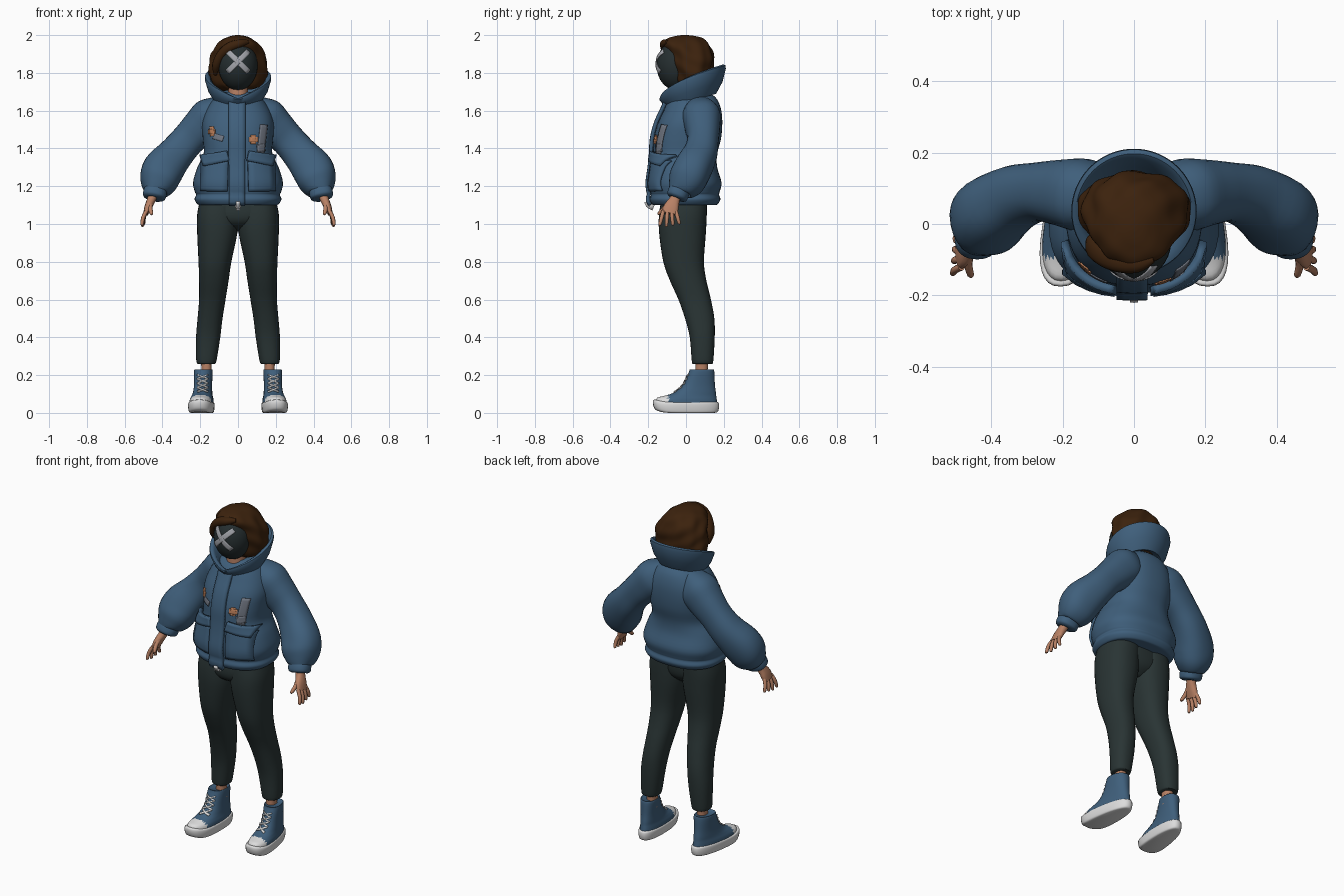
import bpy, bmesh, math
from mathutils import Vector
from mathutils.bvhtree import BVHTree

cube = bpy.data.objects.get("Cube")
if cube:
    bpy.data.objects.remove(cube, do_unlink=True)


def material(name, r, g, b):
    m = bpy.data.materials.new(name)
    m.use_nodes = True
    m.diffuse_color = (r, g, b, 1)
    bsdf = m.node_tree.nodes["Principled BSDF"]
    bsdf.inputs["Base Color"].default_value = (r, g, b, 1)
    bsdf.inputs["Roughness"].default_value = 0.9
    return m


blue = material("denim blue", .05, .115, .2)
charcoal = material("charcoal cloth", .022, .034, .034)
brown = material("brown hair", .045, .016, .004)
skin = material("skin", .48, .22, .13)
black = material("mask black", .019, .028, .03)
grey = material("mark grey", .36, .37, .4)
white = material("rubber white", .72, .72, .72)
orange = material("patch orange", .5, .21, .1)
slate = material("patch slate", .16, .18, .22)
parts = []


def add_mesh(name, verts, faces, mat, mirror=False, closed=True):
    """Make an object, with its normals outward, or toward the front if open."""
    me = bpy.data.meshes.new(name)
    me.from_pydata(verts, [], faces)
    me.materials.append(mat)
    bm = bmesh.new()
    bm.from_mesh(me)
    bm.normal_update()
    if closed:
        bmesh.ops.recalc_face_normals(bm, faces=bm.faces)
    else:
        bmesh.ops.reverse_faces(bm, faces=[f for f in bm.faces if f.normal.y > 0])
    bm.to_mesh(me)
    bm.free()
    ob = bpy.data.objects.new(name, me)
    bpy.context.collection.objects.link(ob)
    if mirror:
        ob.modifiers.new("Mirror", "MIRROR").use_mirror_merge = False
    parts.append(ob)
    return ob


def smooth_path(rings, steps):
    """Catmull-Rom interpolation of ring values."""
    out = []
    last = len(rings) - 1
    for i in range(last):
        p0, p1, p2, p3 = (rings[min(max(k, 0), last)] for k in range(i - 1, i + 3))
        for s in range(steps):
            t = s / steps
            out.append([b + .5 * t * (c - a + t * (2*a - 5*b + 4*c - d + t * (3*(b - c) + d - a)))
                        for a, b, c, d in zip(p0, p1, p2, p3)])
    return out + [list(rings[-1])]


def loft(name, rings, mat, along=False, mirror=False, seg=32, steps=4, power=2.3, warp=None):
    """Skin rings: level (z, x, rx, front, back), or along a path (x, y, z, rx, ry)."""
    if not along:
        rings = [(x, (f + b) / 2, z, rx, (b - f) / 2) for z, x, rx, f, b in rings]
    rings = smooth_path(rings, steps)
    centres = [Vector(r[:3]) for r in rings]
    verts, faces = [], []
    for i, r in enumerate(rings):
        u, v = Vector((0, 1, 0)), Vector((1, 0, 0))
        if along:
            t = (centres[min(i + 1, len(rings) - 1)] - centres[max(i - 1, 0)]).normalized()
            u = (u - t * u.dot(t)).normalized()
            v = t.cross(u)
        for k in range(seg):
            a = math.tau * k / seg
            c, s = (math.copysign(abs(w) ** (2 / power), w) for w in (math.cos(a), math.sin(a)))
            p = centres[i] + v * r[3] * c + u * r[4] * s
            verts.append(warp(p) if warp else p)
        if i:
            n = (i - 1) * seg
            faces += [(n + k, n + (k + 1) % seg, n + seg + (k + 1) % seg, n + seg + k) for k in range(seg)]
    faces += [tuple(range(seg)), tuple(range(len(verts) - seg, len(verts)))]
    return add_mesh(name, verts, faces, mat, mirror)


def ball(name, centre, radii, mat):
    bm = bmesh.new()
    bmesh.ops.create_uvsphere(bm, u_segments=32, v_segments=20, radius=1)
    verts = [[c + r * w for c, r, w in zip(centre, radii, v.co)] for v in bm.verts]
    faces = [[v.index for v in f.verts] for f in bm.faces]
    bm.free()
    return add_mesh(name, verts, faces, mat)


def drape(name, strips, target, mat, thick=.004, mirror=False, n=10, m=4):
    """Lay strips (x0, z0, x1, z1, width) from the front onto a target."""
    me = target.data
    tree = BVHTree.FromPolygons([v.co for v in me.vertices], [tuple(p.vertices) for p in me.polygons])
    verts, faces = [], []
    for x0, z0, x1, z1, w in strips:
        length = math.hypot(x1 - x0, z1 - z0)
        px, pz = (z0 - z1) / length * w, (x1 - x0) / length * w
        grid = {}
        for i in range(n + 1):
            for j in range(m + 1):
                t, s = i / n, j / m - .5
                origin = Vector((x0 + (x1 - x0) * t + px * s, -1, z0 + (z1 - z0) * t + pz * s))
                hit = tree.ray_cast(origin, Vector((0, 1, 0)))[0]
                if hit:
                    grid[i, j] = len(verts)
                    verts.append(hit - Vector((0, .002, 0)))
        for i in range(n):
            for j in range(m):
                quad = [(i, j), (i + 1, j), (i + 1, j + 1), (i, j + 1)]
                if all(q in grid for q in quad):
                    faces.append([grid[q] for q in quad])
    ob = add_mesh(name, verts, faces, mat, mirror, closed=False)
    solid = ob.modifiers.new("Thickness", "SOLIDIFY")
    solid.thickness, solid.offset = thick, 1
    return ob


# Trousers
loft("trouser_legs", [(.26, .167, .046, .035, .14), (.28, .167, .054, .03, .145), (.4, .158, .064, .02, .152),
     (.5, .148, .066, -.005, .15), (.6, .136, .07, -.04, .132), (.7, .128, .078, -.085, .108),
     (.8, .122, .087, -.12, .095), (.95, .11, .106, -.142, .105), (1.05, .108, .108, -.143, .11),
     (1.13, .1, .1, -.13, .11)], charcoal, mirror=True)
loft("trouser_seat", [(.96, 0, .04, -.05, .04), (1, 0, .13, -.12, .085), (1.05, 0, .19, -.14, .1),
     (1.13, 0, .19, -.13, .1)], charcoal)
loft("ankles", [(.18, .167, .032, .05, .12), (.23, .167, .027, .05, .115), (.29, .167, .03, .05, .12)],
     skin, mirror=True)


# Shoes, turned slightly outward with a raised toe
def shoe_shape(p):
    lift = 2 * max(0, -p.y - .08) ** 2
    return Vector((.19 + p.x * (1 - p.y) - p.y * .09, p.y, p.z + lift))


loft("shoe_soles", [(0, 0, .055, -.14, .15), (.006, 0, .062, -.165, .168), (.03, 0, .066, -.175, .175),
     (.052, 0, .065, -.172, .173), (.058, 0, .055, -.155, .165)], white, mirror=True, power=2.5, warp=shoe_shape)
upper = loft("shoe_uppers", [(.04, 0, .062, -.165, .167), (.07, 0, .06, -.152, .163), (.09, 0, .055, -.11, .16),
             (.11, 0, .052, -.06, .158), (.15, 0, .05, -.015, .153), (.215, 0, .053, .015, .15),
             (.23, 0, .05, .02, .145), (.225, 0, .042, .03, .135)], blue, mirror=True, warp=shoe_shape)
upper.data.materials.append(white)
for face in upper.data.polygons:
    face.material_index = int(face.center.y < -.095)
laces = []
for row in range(4):
    z = .11 + row * .023
    laces += [(.16, z, .215, z + .022, .007), (.215, z, .16, z + .022, .007)]
drape("shoe_laces", laces, upper, white, .005, mirror=True, n=8, m=1)

# Jacket body with hem band
body = loft("jacket_body", [(1.1, 0, .2, -.165, .155), (1.105, 0, .215, -.18, .168), (1.13, 0, .23, -.192, .182),
            (1.155, 0, .222, -.185, .175), (1.17, 0, .228, -.188, .178), (1.22, 0, .238, -.193, .188),
            (1.3, 0, .215, -.182, .165), (1.37, 0, .182, -.175, .165), (1.45, 0, .186, -.17, .185),
            (1.53, 0, .19, -.15, .192), (1.6, 0, .17, -.118, .187), (1.66, 0, .13, -.09, .165),
            (1.7, 0, .08, -.05, .12)], blue, seg=48, power=2.4)
drape("front_placket", [(-.005, 1.105, -.005, 1.645, .085)], body, blue, .02, n=30)
drape("pockets", [(.125, 1.175, .12, 1.33, .14)], body, blue, .012, mirror=True)
drape("pocket_flaps", [(.05, 1.36, .178, 1.33, .055)], body, blue, .024, mirror=True)
drape("zip_pull", [(0, 1.11, 0, 1.085, .03), (0, 1.125, 0, 1.1, .02)], body, white, .03, n=4)

# Chest patches
drape("left_round_patch", [(.058, 1.447, .104, 1.447, .028), (.081, 1.424, .081, 1.47, .028)], body, orange)
drape("left_tall_patch", [(.136, 1.525, .118, 1.37, .038), (.1, 1.4, .14, 1.405, .04)], body, slate)
drape("right_round_patch", [(-.155, 1.49, -.12, 1.488, .026), (-.138, 1.515, -.135, 1.465, .022)], body, orange)
drape("right_wide_patch", [(-.128, 1.465, -.078, 1.45, .03)], body, slate)

# Puffed sleeves and cuffs
loft("sleeves", [(.07, .07, 1.64, .05, .06), (.135, .08, 1.575, .105, .1), (.2, .088, 1.51, .1, .093),
     (.265, .09, 1.445, .09, .083), (.33, .075, 1.37, .095, .09), (.395, .035, 1.29, .11, .1),
     (.42, 0, 1.225, .1, .098), (.436, -.03, 1.18, .07, .07), (.438, -.034, 1.172, .05, .05)],
     blue, along=True, mirror=True)
loft("cuffs", [(.434, -.03, 1.19, .055, .052), (.438, -.037, 1.172, .062, .057), (.444, -.048, 1.145, .06, .055),
     (.446, -.052, 1.135, .045, .042)], blue, along=True, mirror=True)

# Hands
loft("palms", [(.443, -.045, 1.17, .025, .028), (.458, -.06, 1.13, .023, .028), (.475, -.078, 1.09, .02, .04),
     (.488, -.088, 1.055, .014, .04)], skin, along=True, mirror=True, seg=16)


def finger(name, start, end, r):
    mid = [(a + b) / 2 for a, b in zip(start, end)]
    mid[0] += .006
    rings = [(*start, r, r), (*mid, r, r), (*end, r * .8, r * .8), (end[0], end[1], end[2] - .005, r * .3, r * .3)]
    loft(name, rings, skin, along=True, mirror=True, seg=10, steps=3, power=2)


for i, label in enumerate(("index", "middle", "ring", "little")):
    y = -.12 + i * .022
    finger(label + "_fingers", (.484, y, 1.07), (.508 - i * .003, y - .018 + i * .012, .992 + abs(i - 1) * .006), .0105)
finger("thumbs", (.46, -.085, 1.115), (.458, -.142, 1.055), .012)

# Stand-up collar: a closed band, low in a V at the front and high behind
profile = [(.125, 0), (.158, .4), (.176, .85), (.174, .97), (.162, 1), (.148, .93), (.125, .5), (.09, .1)]
verts, faces, turns, rows = [], [], 64, len(profile)
for i in range(turns):
    a = math.tau * i / turns
    s = (1 - math.cos(a)) / 2
    low, high = 1.615 + .075 * s, 1.665 + .18 * s ** .55
    verts += [(r * math.sin(a), .035 - r * math.cos(a), low + (high - low) * h) for r, h in profile]
    for j in range(rows):
        k, n = (j + 1) % rows, (i + 1) % turns
        faces.append((i * rows + j, i * rows + k, n * rows + k, n * rows + j))
add_mesh("collar", verts, faces, blue)

# Head: neck, mask with cross, and wavy hair
loft("neck", [(1.6, 0, .075, -.085, .06), (1.66, 0, .055, -.07, .05), (1.78, 0, .05, -.07, .05)], skin)
mask = ball("face_mask", (0, -.05, 1.84), (.104, .106, .132), black)
drape("mask_cross", [(-.055, 1.915, .055, 1.805, .028), (.055, 1.915, -.055, 1.805, .028)], mask, grey)


def wave(p):
    out = Vector((p.x, p.y, p.z - 1.84))
    ripple = math.sin(55 * p.x + 20 * p.z) * math.sin(60 * p.y + 9) + .6 * math.sin(75 * p.z + 30 * p.y + 25 * p.x)
    return p + out.normalized() * .005 * ripple * min(1, (2.005 - p.z) * 20)


loft("hair", [(1.71, 0, .08, -.03, .08), (1.735, 0, .125, -.05, .115), (1.78, 0, .155, -.06, .138),
     (1.84, .002, .156, -.075, .146), (1.9, .002, .14, -.09, .143), (1.95, 0, .112, -.122, .125),
     (1.98, 0, .075, -.1, .09), (1.995, 0, .04, -.06, .05), (2, 0, .01, -.02, .01)],
     brown, seg=64, steps=6, power=2.1, warp=wave)
loft("fringe", [(.055, -.098, 1.965, .01, .01), (.01, -.108, 1.956, .022, .028), (-.045, -.105, 1.935, .026, .03),
     (-.09, -.085, 1.895, .024, .03), (-.115, -.06, 1.84, .022, .03), (-.12, -.04, 1.79, .008, .01)],
     brown, along=True, seg=16)

# Shading
bpy.ops.object.select_all(action="DESELECT")
for ob in parts:
    ob.select_set(True)
bpy.context.view_layer.objects.active = parts[0]
bpy.ops.object.shade_smooth_by_angle(angle=math.radians(50))
